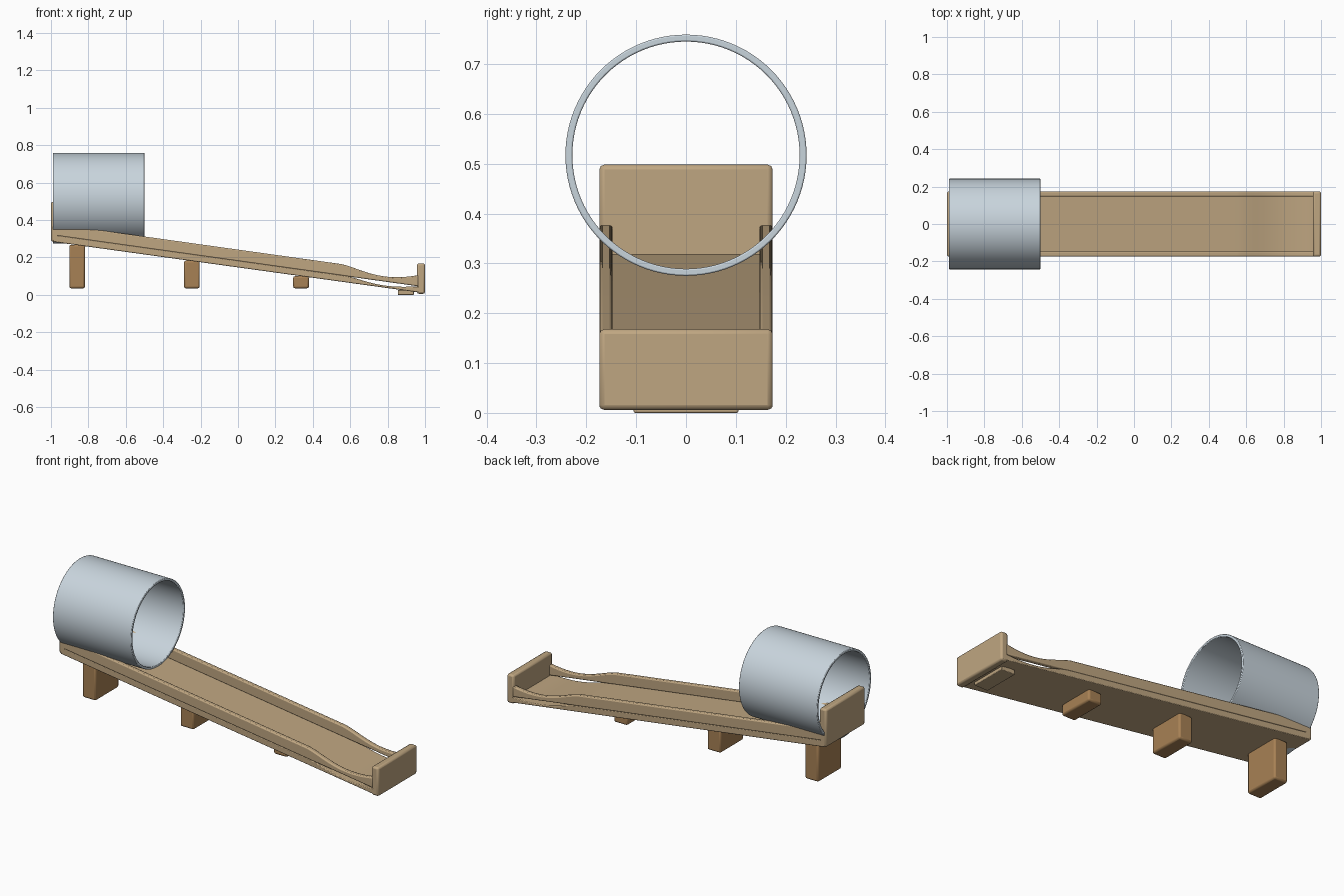
import bpy
import bmesh
import math
from mathutils import Vector
from mathutils.geometry import interpolate_bezier

cube = bpy.data.objects.get("Cube")
if cube:
    bpy.data.objects.remove(cube, do_unlink=True)


def material(name, colour):
    mat = bpy.data.materials.new(name)
    mat.use_nodes = True
    mat.diffuse_color = (*colour, 1)
    node = next(n for n in mat.node_tree.nodes if n.type == 'BSDF_PRINCIPLED')
    node.inputs["Base Color"].default_value = (*colour, 1)
    return mat


tan = material("tan wood", (0.52, 0.38, 0.22))
brown = material("brown wood", (0.39, 0.22, 0.09))
blue_grey = material("pale blue grey", (0.58, 0.66, 0.72))


def finish(name, bm, mat, bevel):
    bmesh.ops.recalc_face_normals(bm, faces=bm.faces)
    mesh = bpy.data.meshes.new(name)
    bm.to_mesh(mesh)
    bm.free()
    mesh.materials.append(mat)
    obj = bpy.data.objects.new(name, mesh)
    bpy.context.collection.objects.link(obj)
    if bevel:
        mod = obj.modifiers.new("Bevel", 'BEVEL')
        mod.width = bevel
        mod.segments = 2
        mod.limit_method = 'ANGLE'
        mod.angle_limit = math.radians(40)
    bpy.ops.object.select_all(action='DESELECT')
    bpy.context.view_layer.objects.active = obj
    obj.select_set(True)
    bpy.ops.object.shade_smooth_by_angle(angle=math.radians(35))
    return obj


def slab(name, profile, y0, y1, mat, bevel):
    """Extrude a side profile of (x, z) points from y0 to y1."""
    bm = bmesh.new()
    face = bm.faces.new([bm.verts.new((x, y0, z)) for x, z in profile])
    new = bmesh.ops.extrude_face_region(bm, geom=[face])["geom"]
    verts = [v for v in new if isinstance(v, bmesh.types.BMVert)]
    bmesh.ops.translate(bm, verts=verts, vec=(0, y1 - y0, 0))
    return finish(name, bm, mat, bevel)


def box(name, x0, x1, half_y, z0, z1, mat, bevel=0.01):
    return slab(name, [(x0, z0), (x1, z0), (x1, z1), (x0, z1)],
                -half_y, half_y, mat, bevel)


def curve(*points):
    return [(p.x, p.y) for p in interpolate_bezier(*[Vector(p) for p in points], 20)]


HALF = 0.174

# Sloping deck with a dip near the low end
dip = curve((0.56, 0.105), (0.66, 0.09), (0.74, 0.03), (0.955, 0.046))
slab("deck", [(-0.99, 0.284), (0.99, 0.01), (0.99, 0.042)] + dip[::-1] + [(-0.99, 0.322)],
     -HALF, HALF, tan, 0.004)

# Side rails, lowered in a curve near the low end
scoop = curve((0.55, 0.165), (0.65, 0.145), (0.75, 0.065), (0.965, 0.106))
rail = [(-0.985, 0.318), (0.965, 0.046)] + scoop[::-1] + [(-0.985, 0.38)]
for side, sign in (("left", 1), ("right", -1)):
    slab(side + "_rail", rail, sign * 0.147, sign * HALF, tan, 0.006)

# End boards
box("high_end_board", -1.0, -0.957, HALF, 0.285, 0.498, tan)
box("low_end_board", 0.957, 1.0, HALF, 0.006, 0.168, tan)

# Supports
for name, x, base, top in (("tall", -0.86, 0.035, 0.268), ("middle", -0.247, 0.035, 0.183),
                           ("short", 0.337, 0.035, 0.1)):
    box(name + "_support", x - 0.042, x + 0.042, 0.105, base, top, brown)
box("low_foot", 0.855, 0.94, 0.105, 0.0, 0.026, tan, 0.003)

# Open tube lying along the ramp
bm = bmesh.new()
SIDES = 96
rings = []
for x, r in ((-0.99, 0.242), (-0.5, 0.242), (-0.5, 0.228), (-0.99, 0.228)):
    rings.append([bm.verts.new((x, r * math.cos(a), 0.517 + r * math.sin(a)))
                  for a in (math.tau * i / SIDES for i in range(SIDES))])
for k in range(4):
    a, b = rings[k], rings[(k + 1) % 4]
    for i in range(SIDES):
        j = (i + 1) % SIDES
        bm.faces.new((a[i], a[j], b[j], b[i]))
finish("tube", bm, blue_grey, 0.003)
